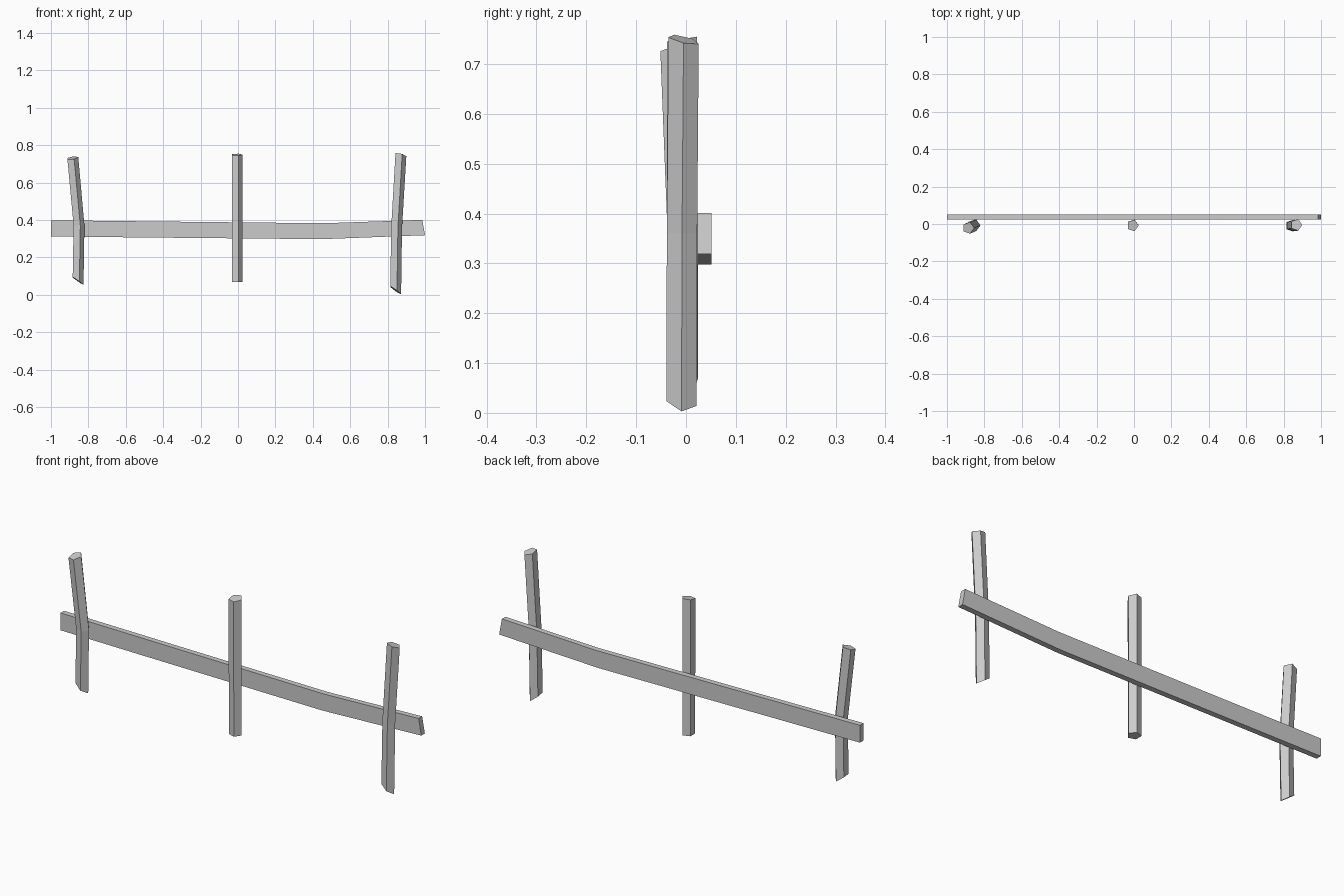
import bpy, bmesh, math

if "Cube" in bpy.data.objects:
    bpy.data.objects.remove(bpy.data.objects["Cube"])


def make_object(name, rings):
    """Skin a list of equal-length vertex rings into a closed solid."""
    bm = bmesh.new()
    loops = [[bm.verts.new(p) for p in ring] for ring in rings]
    n = len(loops[0])
    for a, b in zip(loops, loops[1:]):
        for i in range(n):
            j = (i + 1) % n
            bm.faces.new((a[i], a[j], b[j], b[i]))
    bm.faces.new(loops[0][::-1])
    bm.faces.new(loops[-1])
    bmesh.ops.recalc_face_normals(bm, faces=bm.faces)
    mesh = bpy.data.meshes.new(name)
    bm.to_mesh(mesh)
    bm.free()
    obj = bpy.data.objects.new(name, mesh)
    bpy.context.collection.objects.link(obj)


def pentagon(x, y, z, slope_x=0, slope_y=0, r=0.032):
    """Five-sided section whose plane may be tilted like a rough saw cut."""
    ring = []
    for k in range(5):
        a = math.tau * k / 5
        dx, dy = r * math.cos(a), r * math.sin(a)
        ring.append((x + dx, y + dy, z + slope_x * dx + slope_y * dy))
    return ring


# Posts: sections from bottom to top (x, y, z, cut slopes)
posts = {
    "left_post": [(-0.858, -0.006, 0.076, -0.70, -0.1), (-0.853, -0.007, 0.37),
                  (-0.886, -0.021, 0.732, 0.15, 0.25)],
    "middle_post": [(-0.007, -0.007, 0.07), (-0.007, -0.008, 0.75, 0, 0.16)],
    "right_post": [(0.840, -0.009, 0.026, -0.72, -0.16), (0.845, -0.008, 0.36),
                   (0.868, -0.005, 0.749, -0.22, -0.22)],
}
for name, sections in posts.items():
    make_object(name, [pentagon(*s) for s in sections])

# Sagging rail behind the posts: (bottom x, bottom z, top x, top z)
rail = [(-1.0, 0.312, -1.0, 0.399), (-0.40, 0.306, -0.40, 0.392),
        (0.45, 0.298, 0.46, 0.383), (1.0, 0.319, 0.985, 0.401)]
front, back = 0.023, 0.051
make_object("rail", [[(bx, front, bz), (bx, back, bz), (tx, back, tz), (tx, front, tz)]
                     for bx, bz, tx, tz in rail])
